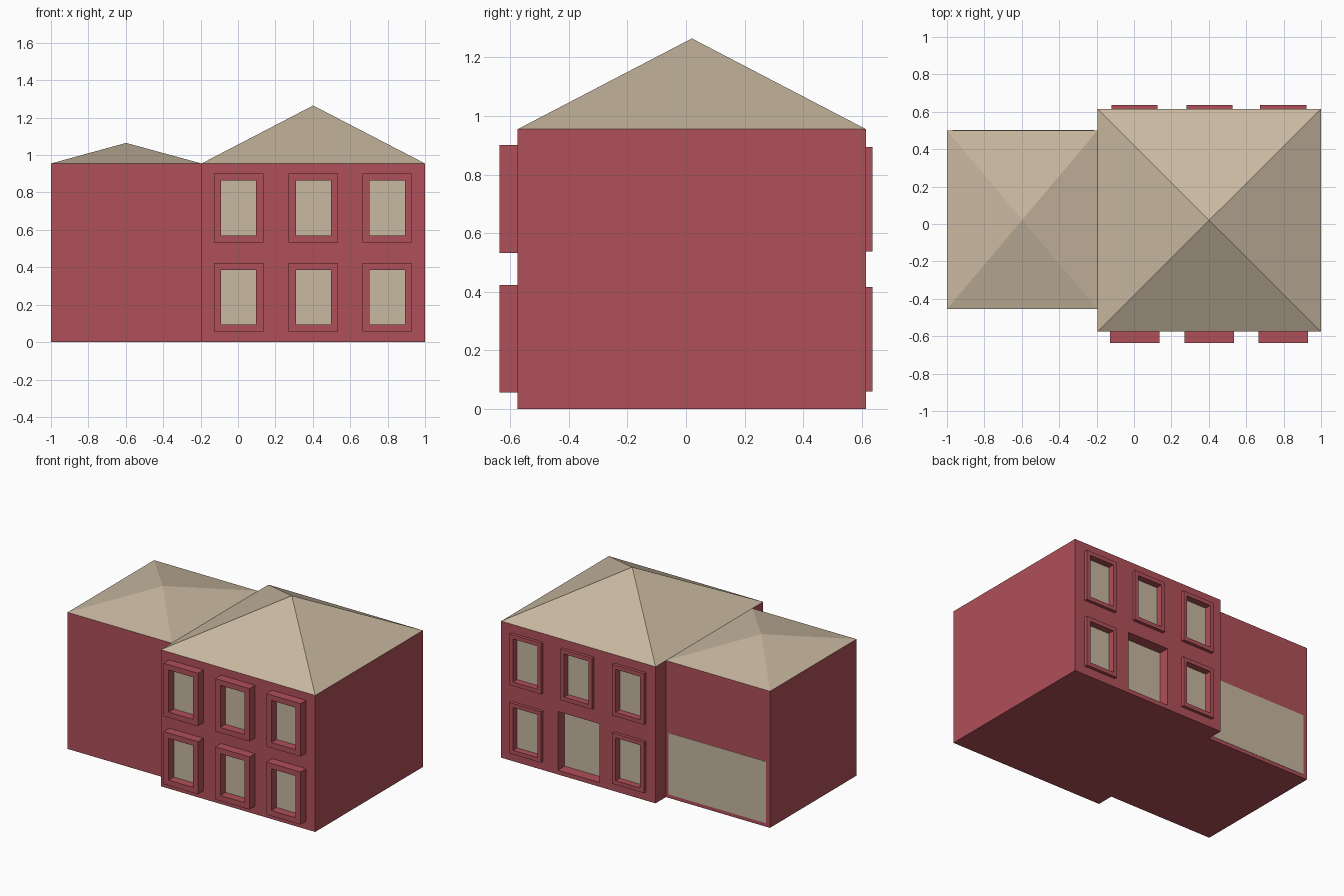
import bpy, bmesh

if "Cube" in bpy.data.objects:
    bpy.data.objects.remove(bpy.data.objects["Cube"])


def material(name, rgb):
    m = bpy.data.materials.new(name)
    m.diffuse_color = (*rgb, 1)
    m.use_nodes = True
    m.node_tree.nodes["Principled BSDF"].inputs["Base Color"].default_value = m.diffuse_color
    return m


RED = material("brick red", (0.434, 0.080, 0.100))
TAN = material("warm tan", (0.578, 0.479, 0.352))


def finish(name, bm, mat):
    bmesh.ops.recalc_face_normals(bm, faces=bm.faces)
    me = bpy.data.meshes.new(name)
    bm.to_mesh(me)
    bm.free()
    me.materials.append(mat)
    ob = bpy.data.objects.new(name, me)
    bpy.context.collection.objects.link(ob)
    return ob


def add_box(bm, x0, x1, y0, y1, z0, z1):
    for v in bmesh.ops.create_cube(bm, size=1)["verts"]:
        v.co = (x1 if v.co.x > 0 else x0, y1 if v.co.y > 0 else y0, z1 if v.co.z > 0 else z0)


def box(name, mat, *bounds):
    bm = bmesh.new()
    add_box(bm, *bounds)
    return finish(name, bm, mat)


def pyramid(name, x0, x1, y0, y1, z, apex):
    bm = bmesh.new()
    base = [bm.verts.new(p) for p in ((x0, y0, z), (x1, y0, z), (x1, y1, z), (x0, y1, z))]
    top = bm.verts.new(apex)
    for i in range(4):
        bm.faces.new((base[i], base[(i + 1) % 4], top))
    bm.faces.new(base[::-1])
    return finish(name, bm, TAN)


def frame(name, x0, x1, z0, z1, border, y0, y1):
    # rectangular ring with mitred corners
    bm = bmesh.new()

    def loop(b, y):
        return [bm.verts.new(p) for p in ((x0 + b, y, z0 + b), (x1 - b, y, z0 + b),
                                          (x1 - b, y, z1 - b), (x0 + b, y, z1 - b))]
    loops = [loop(0, y0), loop(0, y1), loop(border, y1), loop(border, y0)]
    for k in range(4):
        a, b = loops[k], loops[(k + 1) % 4]
        for i in range(4):
            j = (i + 1) % 4
            bm.faces.new((a[i], a[j], b[j], b[i]))
    return finish(name, bm, RED)


# walls
main = box("main_walls", RED, -0.195, 1, -0.575, 0.615, 0, 0.955)
box("wing_walls", RED, -1, -0.195, -0.455, 0.5, 0, 0.955)

# hipped roofs
pyramid("main_roof", -0.195, 1, -0.575, 0.615, 0.955, (0.402, 0.02, 1.265))
pyramid("wing_roof", -1, -0.195, -0.455, 0.5, 0.955, (-0.598, 0.022, 1.065))

cuts = bmesh.new()
for col, cx in enumerate((0.003, 0.403, 0.798)):
    # front windows with deep frames
    for z0, z1 in ((0.056, 0.424), (0.532, 0.902)):
        frame("front_window_frame", cx - 0.132, cx + 0.132, z0, z1, 0.038, -0.575, -0.637)
        box("front_window_pane", TAN, cx - 0.094, cx + 0.094, -0.579, -0.574, z0 + 0.03, z1 - 0.03)
    # back windows, slightly sunk into the wall
    for row, (z0, z1) in enumerate(((0.06, 0.416), (0.538, 0.895))):
        if col == 1 and row == 0:
            continue
        frame("back_window_frame", cx - 0.123, cx + 0.123, z0, z1, 0.028, 0.615, 0.637)
        add_box(cuts, cx - 0.095, cx + 0.095, 0.588, 0.7, z0 + 0.028, z1 - 0.028)
        box("back_window_pane", TAN, cx - 0.095, cx + 0.095, 0.586, 0.591, z0 + 0.028, z1 - 0.028)

# recessed back door
add_box(cuts, 0.24, 0.56, 0.537, 0.7, 0.03, 0.44)
box("back_door", TAN, 0.24, 0.56, 0.535, 0.54, 0.03, 0.44)

# garage door on the wing
box("garage_door", TAN, -0.97, -0.215, 0.497, 0.502, 0.025, 0.455)

# cut the openings
cutter = finish("opening_cutter", cuts, RED)
cutter.hide_render = True
cutter.hide_viewport = True
mod = main.modifiers.new("openings", "BOOLEAN")
mod.operation = "DIFFERENCE"
mod.solver = "EXACT"
mod.object = cutter
